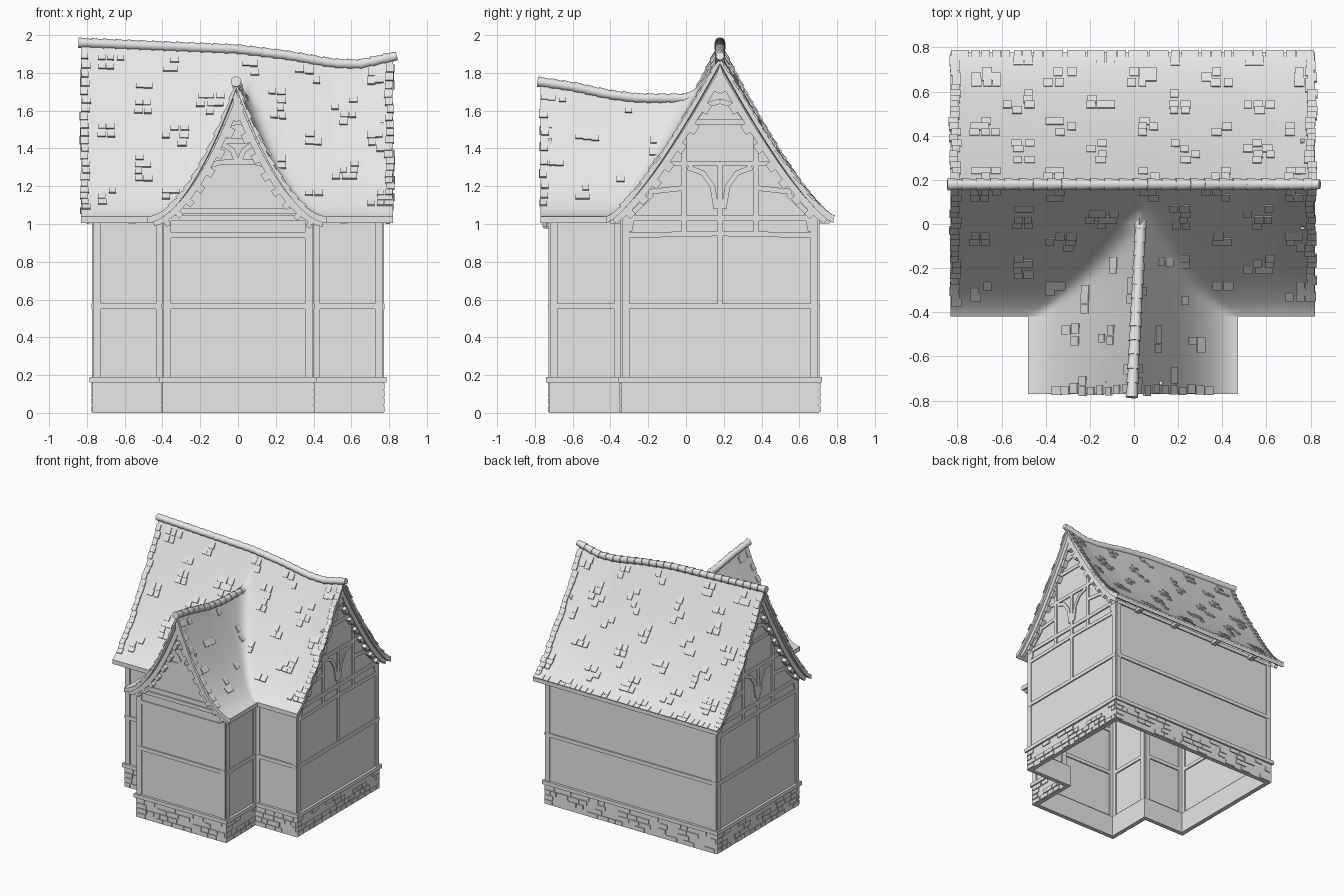
import bpy, bmesh, math, random
from mathutils import Vector, Matrix

random.seed(7)
if "Cube" in bpy.data.objects:
    bpy.data.objects.remove(bpy.data.objects["Cube"], do_unlink=True)

mat = bpy.data.materials.new("plain_grey")
mat.use_nodes = True
mat.diffuse_color = (0.8, 0.8, 0.8, 1)
mat.node_tree.nodes["Principled BSDF"].inputs["Base Color"].default_value = (0.8, 0.8, 0.8, 1)

UP = Vector((0, 0, 1))
EAVE, RIDGE_Y = 1.04, 0.18
MAIN_RIDGE = [(-0.84, 1.96), (-0.6, 1.95), (0, 1.925), (0.28, 1.89), (0.5, 1.85), (0.65, 1.845), (0.84, 1.89)]
WING_RIDGE = [(-0.79, 1.755), (-0.59, 1.725), (-0.41, 1.685), (-0.25, 1.665), (0.1, 1.665)]


def finish(name, bm, smooth=False, recalc=True):
    if recalc:
        bmesh.ops.recalc_face_normals(bm, faces=bm.faces)
    me = bpy.data.meshes.new(name)
    bm.to_mesh(me)
    bm.free()
    me.materials.append(mat)
    ob = bpy.data.objects.new(name, me)
    bpy.context.collection.objects.link(ob)
    if smooth:
        bpy.ops.object.select_all(action='DESELECT')
        ob.select_set(True)
        bpy.context.view_layer.objects.active = ob
        bpy.ops.object.shade_smooth_by_angle(angle=math.radians(35))
    return ob


def lerp(table, x):
    for (a, p), (b, q) in zip(table, table[1:]):
        if x <= b:
            return p + (q - p) * max(0, (x - a) / (b - a))
    return table[-1][1]


# Roof shape: sagging ridges, flared eaves, soft valleys
def wing_ridge_x(y):
    return -0.01 + 0.052 * (y + 0.78)


def wing_edge(s, y):
    r = wing_ridge_x(y)
    return r + abs(s) * ((0.47 if s > 0 else -0.48) - r)


def main_z(x, y):
    t = min(1, abs(y - RIDGE_Y) / 0.6)
    return EAVE + (lerp(MAIN_RIDGE, x) - EAVE) * (1 - t) ** 1.3


def wing_z(x, y):
    if y > RIDGE_Y:
        return EAVE
    r = wing_ridge_x(y)
    u = min(1, (x - r) / ((0.47 if x > r else -0.48) - r))
    return EAVE + (lerp(WING_RIDGE, y) - EAVE) * (1 - u) ** 1.8


def roof_z(x, y):
    a, b = main_z(x, y), wing_z(x, y)
    k = 0.25 * (min(a, b) - EAVE) * min(1, max(0, (RIDGE_Y - y) / 0.2))
    return (a + b + math.sqrt((a - b) ** 2 + k * k)) / 2


def slab(bm, nu, nv, point, thick=0.035):
    top = [[bm.verts.new(point(i / nu, j / nv)) for j in range(nv + 1)] for i in range(nu + 1)]
    low = [[bm.verts.new(v.co - UP * thick) for v in row] for row in top]
    for i in range(nu):
        for j in range(nv):
            for g in (top, low):
                bm.faces.new((g[i][j], g[i + 1][j], g[i + 1][j + 1], g[i][j + 1]))
    edges = [[(i, 0) for i in range(nu + 1)], [(i, nv) for i in range(nu + 1)],
             [(0, j) for j in range(nv + 1)], [(nu, j) for j in range(nv + 1)]]
    for line in edges:
        for (a, b), (c, d) in zip(line, line[1:]):
            bm.faces.new((top[a][b], top[c][d], low[c][d], low[a][b]))


def main_point(u, v):
    x, y = -0.83 + 1.65 * u, RIDGE_Y + 0.6 * (2 * v - 1)
    return x, y, roof_z(x, y)


def wing_point(u, v):
    y = -0.77 + 0.352 * v
    x = wing_edge(2 * u - 1, y)
    return x, y, roof_z(x, y)


for name, nu, nv, fn in (("main_roof", 110, 60, main_point), ("wing_roof", 50, 14, wing_point)):
    bm = bmesh.new()
    slab(bm, nu, nv, fn)
    finish(name, bm, smooth=True)


# Loose tiles lying on the slopes
def tile(bm, x, y, dx, dy):
    e = 0.01
    slope = (roof_z(x + dx * e, y + dy * e) - roof_z(x - dx * e, y - dy * e)) / (2 * e)
    down = Vector((dx, dy, slope)).normalized()
    side = Vector((-dy, dx, 0))
    n = side.cross(down)
    n = -n if n.z < 0 else n
    down = (down + n * 0.12).normalized()
    n = n - down * n.dot(down)
    m = Matrix((side, down, n)).transposed().to_4x4()
    m.translation = Vector((x, y, roof_z(x, y))) + n * 0.002
    size = (random.uniform(0.036, 0.048), 0.05, 0.011, 1)
    bmesh.ops.create_cube(bm, size=1, matrix=m @ Matrix.Diagonal(size))


def wanted(a, t, verge):
    return verge or t > 0.94 or (math.sin(17.5 * a + 1) * math.sin(17 * t + 0.6) > 0.35 and random.random() < 0.55)


bm = bmesh.new()
ROWS, COLS = 24, 35
for row in range(1, ROWS):
    t = (row + 0.3) / ROWS
    for sign in (-1, 1):
        for c in range(COLS):
            x = -0.81 + 1.61 * c / (COLS - 1) + random.uniform(-0.008, 0.008)
            y = RIDGE_Y + sign * 0.6 * t
            hidden = sign < 0 and wing_z(x, y) > main_z(x, y) - 0.05
            if not hidden and wanted(x, t, c in (0, COLS - 1)):
                tile(bm, x, y, 0, sign)
        for c in range(18):
            y = -0.75 + 0.045 * c + random.uniform(-0.008, 0.008)
            x = wing_edge(sign * t, y)
            if row % 2 and wing_z(x, y) > main_z(x, y) + 0.05 and wanted(y, t, c == 0):
                tile(bm, x, y, sign, 0)
finish("roof_tiles", bm)


# Overlapping ridge caps
def caps(name, count, point):
    bm = bmesh.new()
    for i in range(count):
        p, q = Vector(point(i / count)), Vector(point((i + 1.1) / count))
        m = (q - p).to_track_quat('Z', 'Y').to_matrix().to_4x4()
        m.translation = (p + q) / 2
        bmesh.ops.create_cone(bm, cap_ends=True, segments=12, radius1=0.028, radius2=0.022,
                              depth=(q - p).length, matrix=m)
    finish(name, bm, smooth=True)


def main_cap(f):
    x = -0.845 + 1.68 * f
    return x, RIDGE_Y, lerp(MAIN_RIDGE, x)


def wing_cap(f):
    y = -0.785 + 0.83 * f
    return wing_ridge_x(y), y, lerp(WING_RIDGE, y)


caps("main_ridge_caps", 26, main_cap)
caps("wing_ridge_caps", 13, wing_cap)


# Footprint, walls and gables
def outline(o):
    a, b, f, m, k = 0.395 + o, 0.765 + o, -0.72 - o, -0.34 - o, 0.70 + o
    pts = ((-a, f), (a, f), (a, m), (b, m), (b, k), (-b, k), (-b, m), (-a, m))
    return [Vector((x, y, 0)) for x, y in pts]


def sides(o=0):
    pts = outline(o)
    return list(zip(pts, pts[1:] + pts[:1]))


# Each gable: centre, direction to the viewer's right, half width
GABLES = [(Vector((0, -0.72, 0)), Vector((1, 0, 0)), 0.395),
          (Vector((0.765, RIDGE_Y, 0)), Vector((0, 1, 0)), 0.52),
          (Vector((-0.765, RIDGE_Y, 0)), Vector((0, -1, 0)), 0.52)]

bm = bmesh.new()
for a, b in sides():
    bm.faces.new([bm.verts.new(p) for p in (a, b, b + UP * 1.03, a + UP * 1.03)])
for centre, right, half in GABLES:
    loop = [centre - right * half + UP * 1.03, centre + right * half + UP * 1.03]
    for i in range(25):
        p = centre + right * half * (1 - i / 12)
        loop.append(p + UP * (roof_z(p.x, p.y) - 0.025))
    bm.faces.new([bm.verts.new(p) for p in loop])
finish("walls", bm, recalc=False)


def ring(name, o, i, z0, z1):
    bm = bmesh.new()
    loops = [[bm.verts.new(p + UP * z) for p in outline(k)] for k, z in ((o, z0), (o, z1), (i, z1), (i, z0))]
    for A, B in zip(loops, loops[1:] + loops[:1]):
        for j in range(8):
            bm.faces.new((A[j], A[j - 1], B[j - 1], B[j]))
    finish(name, bm)


ring("stone_base", 0.004, -0.03, 0, 0.17)
ring("base_ledge", 0.02, -0.01, 0.16, 0.19)


# Swept rectangular strip used for every timber and stone
def strip(bm, pts, width, out, back=-0.01, front=0.008, shift=0.0):
    rings = []
    for i, p in enumerate(pts):
        tan = (pts[min(i + 1, len(pts) - 1)] - pts[max(i - 1, 0)]).normalized()
        side = tan.cross(out)
        rings.append([bm.verts.new(p + side * (shift + s * width / 2) + out * d)
                      for s, d in ((-1, back), (1, back), (1, front), (-1, front))])
    for A, B in zip(rings, rings[1:]):
        for j in range(4):
            bm.faces.new((A[j - 1], A[j], B[j], B[j - 1]))
    bm.faces.new(rings[0])
    bm.faces.new(rings[-1])


# Raised stones in the base
bm = bmesh.new()
for a, b in sides(0.004):
    right, length = (b - a).normalized(), (b - a).length
    for row in range(4):
        x = 0.0
        while x < length - 0.03:
            w = min(random.uniform(0.05, 0.11), length - x)
            if random.random() < 0.6 or x == 0:
                z = UP * (0.021 + 0.04 * row)
                strip(bm, [a + right * x + z, a + right * (x + w - 0.008) + z], 0.033, right.cross(UP), front=0.007)
            x += w
finish("base_stones", bm)

# Corner posts and rails on every wall
bm = bmesh.new()
for a, b in sides():
    right = (b - a).normalized()
    out = right.cross(UP)
    for p in (a + right * 0.02, b - right * 0.02):
        strip(bm, [p + UP * 0.19, p + UP * 1.04], 0.04, out)
    for z in (0.565, 1.03):
        strip(bm, [a + UP * z, b + UP * z], 0.03, out, front=0.01)
finish("wall_timbers", bm)

# Gable framing: (width, points as across/up); mirrored across the centre
SIDE_FRAME = [[(0, 0.95), (0.51, 0.94)], [(0, 0.58), (0, 1.31)], [(0.19, 0.95), (0.19, 1.54)],
              [(0, 1.32), (0.31, 1.32)], [(0, 1.54), (0.19, 1.54)], [(0.2, 1.19), (0.38, 1.17)],
              [(0.02, 1.08), (0.04, 1.2), (0.09, 1.27), (0.17, 1.3)], [(0, 1.65), (0.07, 1.63), (0.13, 1.56)],
              [(0.48, 0.96), (0.46, 1.06), (0.41, 1.11), (0.36, 1.16)]]
FRONT_FRAME = [[(0, 0.94), (0.36, 0.94)], [(0, 1.07), (0.36, 1.07)], [(0, 1.33), (0.1, 1.325), (0.19, 1.3)],
               [(0, 1.44), (0.13, 1.44)], [(0.01, 1.34), (0.03, 1.39), (0.09, 1.43)],
               [(0, 1.54), (0.05, 1.53), (0.08, 1.5)]]
timber, barge, stubs = bmesh.new(), bmesh.new(), bmesh.new()
for centre, right, half in GABLES:
    front = right.x > 0
    out = right.cross(UP)
    for path in FRONT_FRAME if front else SIDE_FRAME:
        for s in (-1, 1):
            strip(timber, [centre + right * h * s + UP * z for h, z in path], 0.028, out)

    def rake(s):
        p = centre + right * s * (0.46 if front else 0.585)
        return p + UP * roof_z(p.x, p.y)

    strip(barge, [rake(i / 16) for i in range(-16, 17)], 0.035, out, 0.015, 0.04, 0.04)
    for i in range(1, 9):
        for s in (-1, 1):
            c = s * i / 9
            strip(stubs, [rake(c - 0.025), rake(c + 0.025)], 0.03, out, -0.01, 0.035, 0.07)
finish("gable_timbers", timber)
finish("bargeboards", barge)
finish("purlin_ends", stubs)

# Rafter ends under the long eaves
bm = bmesh.new()
for x in (-0.56, 0.56, -0.2, 0.2):
    for y, out in ((-0.34, Vector((0, -1, 0))), (0.70, Vector((0, 1, 0)))):
        if y > 0 or abs(x) > 0.5:
            strip(bm, [Vector((x - 0.02, y, 1.015)), Vector((x + 0.02, y, 1.015))], 0.025, out, front=0.06)
finish("rafter_ends", bm)
